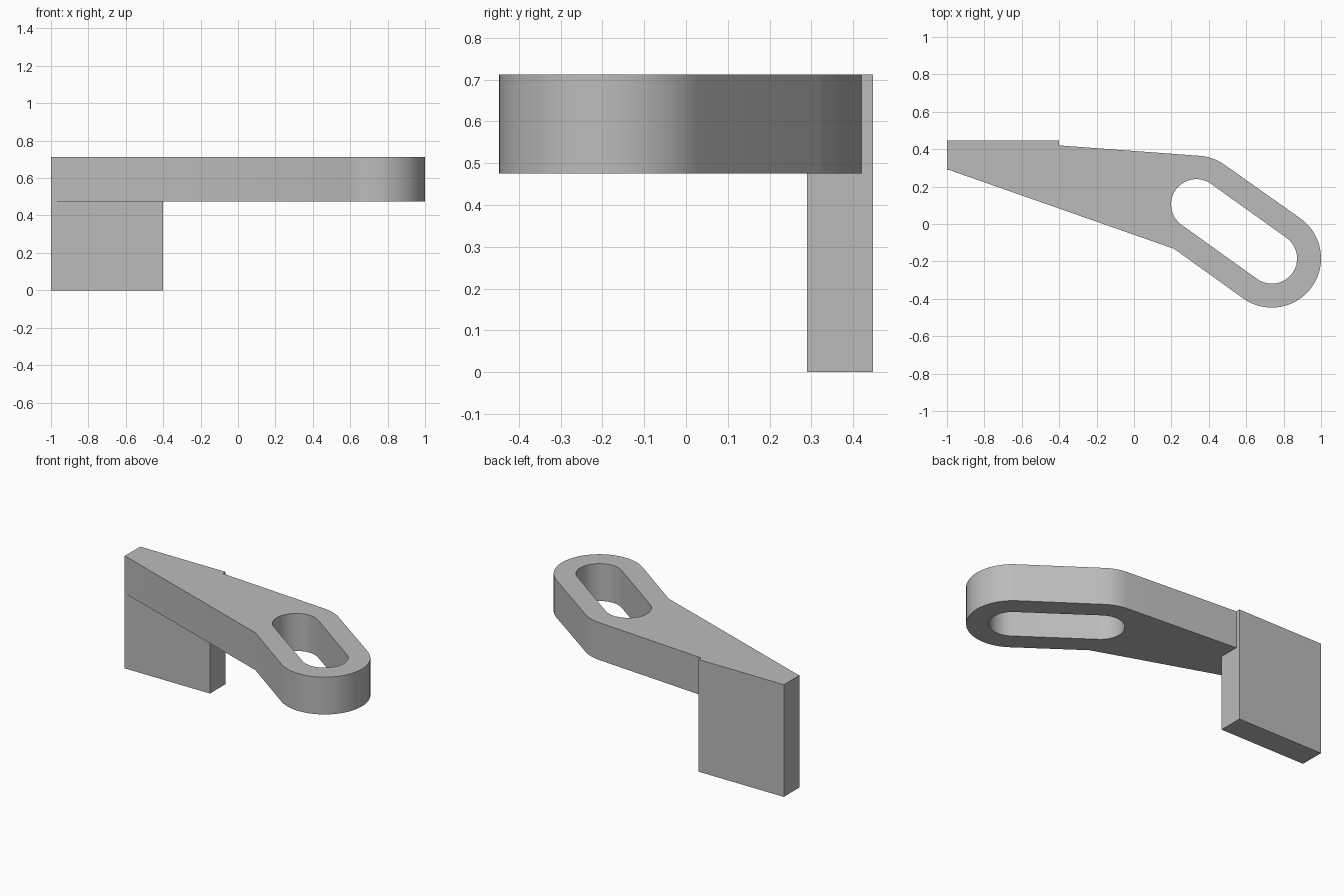
import bpy
import bmesh
from math import atan2, cos, sin, pi
from mathutils import Vector

cube = bpy.data.objects.get("Cube")
if cube:
    bpy.data.objects.remove(cube, do_unlink=True)

grey = bpy.data.materials.new("plain grey")
grey.use_nodes = True
colour = (0.5, 0.5, 0.5, 1)
grey.diffuse_color = colour
grey.node_tree.nodes["Principled BSDF"].inputs["Base Color"].default_value = colour

TOP, UNDER = 0.712, 0.475


def arc(centre, radius, start, end, steps=24):
    """Points along an arc, angles in radians."""
    angles = [start + (end - start) * i / steps for i in range(steps + 1)]
    return [(centre.x + radius * cos(a), centre.y + radius * sin(a)) for a in angles]


def prism(name, outline, low, high):
    """Extrude a counter-clockwise outline between two heights."""
    bm = bmesh.new()
    base = bm.faces.new([bm.verts.new((x, y, low)) for x, y in outline])
    out = bmesh.ops.extrude_face_region(bm, geom=[base], use_keep_orig=True)
    verts = [v for v in out["geom"] if isinstance(v, bmesh.types.BMVert)]
    bmesh.ops.translate(bm, verts=verts, vec=(0, 0, high - low))
    bmesh.ops.recalc_face_normals(bm, faces=bm.faces[:])
    mesh = bpy.data.meshes.new(name)
    bm.to_mesh(mesh)
    bm.free()
    mesh.materials.append(grey)
    obj = bpy.data.objects.new(name, mesh)
    bpy.context.collection.objects.link(obj)
    return obj


def combine(target, tool, operation):
    """Apply a boolean and discard the tool."""
    mod = target.modifiers.new(operation.lower(), "BOOLEAN")
    mod.operation, mod.object, mod.solver = operation, tool, "EXACT"
    bpy.context.view_layer.objects.active = target
    bpy.ops.object.modifier_apply(modifier=mod.name)
    bpy.data.objects.remove(tool, do_unlink=True)


# Slot ends, and the angle perpendicular to the slot
inner, outer = Vector((0.333, 0.105)), Vector((0.737, -0.184))
along = outer - inner
side = atan2(along.y, along.x) + pi / 2

# Tapered arm with a rounded, slanted end
arm_outline = [(-1, 0.447), (-1, 0.293), (0.215, -0.133)]
arm_outline += arc(outer, 0.263, side - pi, side, 40)
arm_outline += arc(inner, 0.26, side, pi / 2 - 0.08, 10)
arm_outline += [(-0.4, 0.42), (-0.4, 0.447)]
bracket = prism("bracket_arm", arm_outline, UNDER, TOP)

# Long slot through the arm
slot_outline = arc(outer, 0.135, side - pi, side) + arc(inner, 0.135, side, side + pi)
combine(bracket, prism("slot_cutter", slot_outline, UNDER - 0.1, TOP + 0.1), "DIFFERENCE")

# Upright mounting plate, flush with the back and top of the arm
plate_outline = [(-1, 0.29), (-0.4, 0.29), (-0.4, 0.447), (-1, 0.447)]
combine(bracket, prism("mounting_plate", plate_outline, 0, TOP), "UNION")

bpy.ops.object.select_all(action="DESELECT")
bracket.select_set(True)
bpy.context.view_layer.objects.active = bracket
bpy.ops.object.shade_smooth_by_angle(angle=0.3)
bracket.name = "slotted_bracket"
